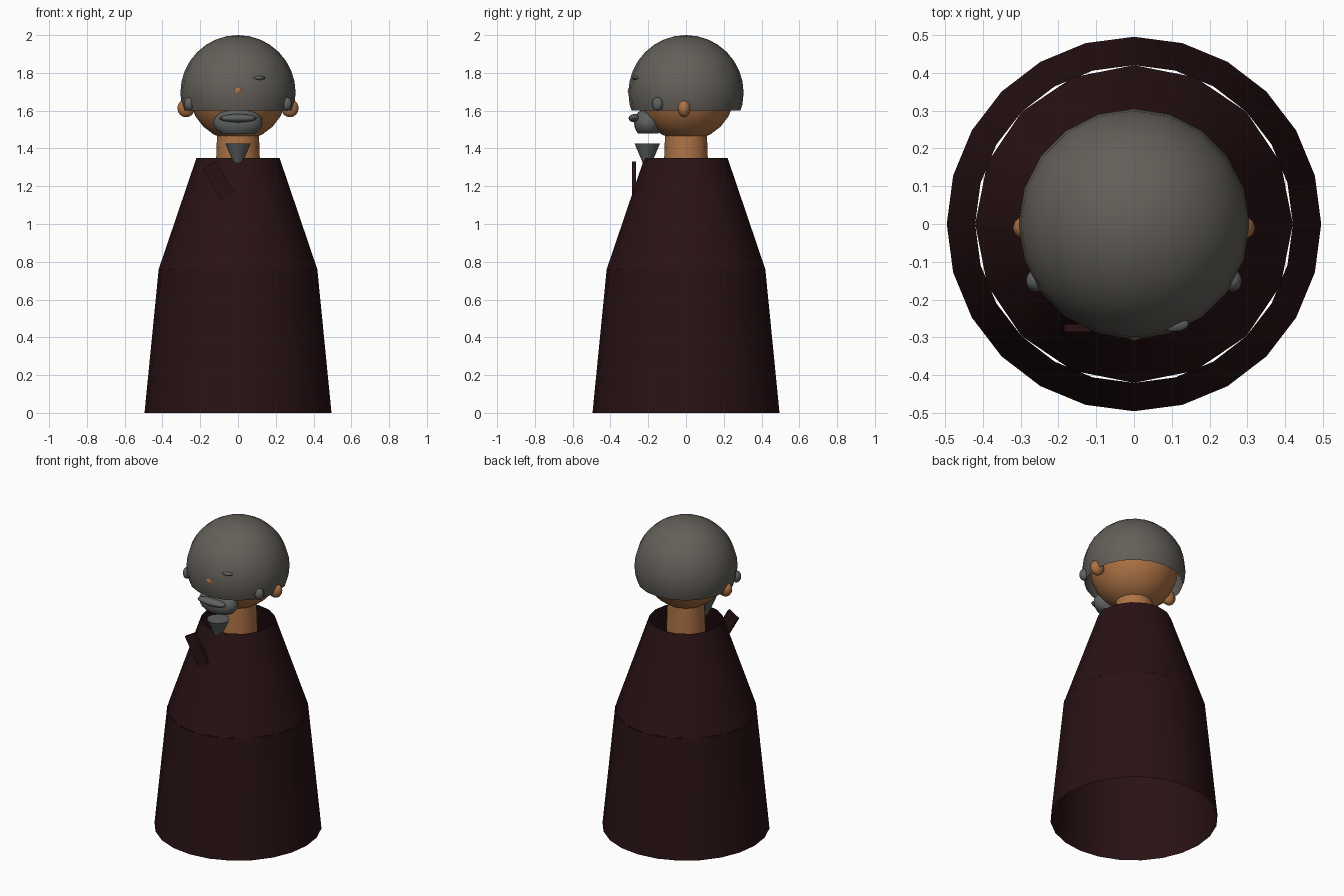
import bpy, bmesh, math
from mathutils import Matrix, Vector

if "Cube" in bpy.data.objects:
    bpy.data.objects.remove(bpy.data.objects["Cube"])


def material(name, r, g, b):
    m = bpy.data.materials.new(name)
    m.diffuse_color = (r, g, b, 1)
    m.use_nodes = True
    m.node_tree.nodes["Principled BSDF"].inputs["Base Color"].default_value = m.diffuse_color
    return m


ROBE = material("dark maroon cloth", 0.022, 0.006, 0.007)
SKIN = material("tan skin", 0.42, 0.17, 0.06)
HAIR = material("warm grey hair", 0.125, 0.115, 0.10)
BEARD = material("cool grey beard", 0.115, 0.12, 0.12)


def finish(name, bm, mat, smooth=True):
    me = bpy.data.meshes.new(name)
    bm.to_mesh(me)
    bm.free()
    me.materials.append(mat)
    ob = bpy.data.objects.new(name, me)
    bpy.context.collection.objects.link(ob)
    if smooth:
        bpy.ops.object.select_all(action='DESELECT')
        ob.select_set(True)
        bpy.context.view_layer.objects.active = ob
        bpy.ops.object.shade_smooth_by_angle(angle=math.radians(40))
    return ob


def tube(name, mat, sides, z0, r0, z1, r1, y=0, caps=False):
    bm = bmesh.new()
    bmesh.ops.create_cone(bm, cap_ends=caps, segments=sides, radius1=r0, radius2=r1, depth=z1 - z0,
                          matrix=Matrix.Translation((0, y, (z0 + z1) / 2)))
    return finish(name, bm, mat)


def ball(name, mat, centre, radii, segs=20, rings=14, cut=None, roll=0, cap=False):
    """Ellipsoid, optionally trimmed flat below height cut."""
    bm = bmesh.new()
    bmesh.ops.create_uvsphere(bm, u_segments=segs, v_segments=rings, radius=1)
    bm.transform(Matrix.Translation(centre) @ Matrix.Rotation(roll, 4, 'Y') @ Matrix.Diagonal((*radii, 1)))
    if cut is not None:
        res = bmesh.ops.bisect_plane(bm, geom=bm.verts[:] + bm.edges[:] + bm.faces[:],
                                     plane_co=(0, 0, cut), plane_no=(0, 0, 1), clear_inner=True)
        if cap:
            bmesh.ops.edgeloop_fill(bm, edges=[e for e in res["geom_cut"] if isinstance(e, bmesh.types.BMEdge)])
    return finish(name, bm, mat)


# robe: open skirt and open-necked upper body
tube("robe_skirt", ROBE, 24, 0, 0.495, 0.76, 0.42)
tube("robe_top", ROBE, 16, 0.76, 0.42, 1.35, 0.22)

# loose lapel on the chest
bm = bmesh.new()
bmesh.ops.create_cube(bm, size=1)
bm.transform(Matrix.Translation((-0.1, -0.275, 1.225)) @ Matrix.Rotation(math.radians(-30), 4, 'Y')
             @ Matrix.Diagonal((0.08, 0.02, 0.2, 1)))
finish("lapel", bm, ROBE, smooth=False)

# neck, head and hair cap
tube("neck", SKIN, 16, 1.28, 0.118, 1.5, 0.11, caps=True)
ball("head", SKIN, (0, 0, 1.7), (0.26, 0.26, 0.26), 20, 12)
ball("hair_cap", HAIR, (0, 0, 1.695), (0.305, 0.305, 0.305), 20, 16, cut=1.6)
ball("nose", SKIN, (0, -0.275, 1.705), (0.03, 0.034, 0.03), 12, 8)

# ears, sideburns and eyebrows on both sides
for s, side in ((-1, "left"), (1, "right")):
    ball("ear_" + side, SKIN, (s * 0.275, -0.01, 1.613), (0.046, 0.035, 0.048), 12, 8)
    ball("sideburn_" + side, BEARD, (s * 0.26, -0.15, 1.635), (0.026, 0.03, 0.037), 12, 8)
ball("eyebrow", BEARD, (0.105, -0.265, 1.773), (0.04, 0.02, 0.011), 12, 8)

# beard, moustache and goatee
ball("beard", BEARD, (0, -0.2, 1.535), (0.13, 0.075, 0.08), 20, 12, cut=1.48, cap=True)
ball("moustache", BEARD, (0, -0.27, 1.56), (0.1, 0.034, 0.022), 16, 10)
tube("goatee", BEARD, 12, 1.295, 0.012, 1.425, 0.067, y=-0.205, caps=True)
